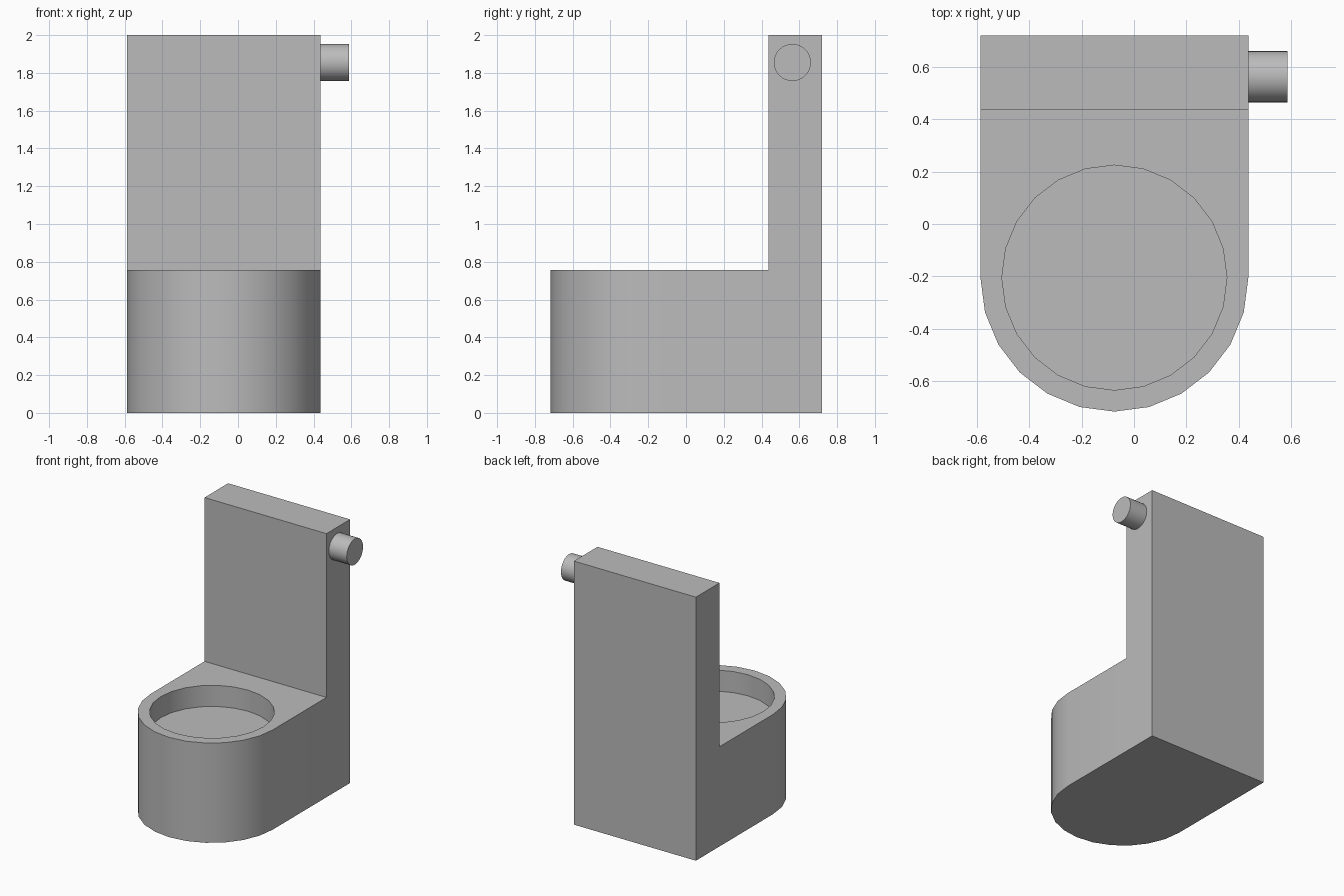
import bpy
import bmesh
import math
from mathutils import Matrix

if "Cube" in bpy.data.objects:
    bpy.data.objects.remove(bpy.data.objects["Cube"], do_unlink=True)

CX, CY, R = -0.075, -0.205, 0.512       # centre and radius of the rounded front
WALL_Y, BACK_Y = 0.437, 0.72            # front and rear of the upright tank
SEAT_Z, TOP_Z = 0.757, 2.0
BOWL_R, BOWL_DEPTH = 0.43, 0.16

grey = bpy.data.materials.new("plain grey")
grey.use_nodes = True
grey.diffuse_color = (0.5, 0.5, 0.5, 1)
grey.node_tree.nodes["Principled BSDF"].inputs["Base Color"].default_value = (0.5, 0.5, 0.5, 1)


def finish(bm, name):
    bmesh.ops.recalc_face_normals(bm, faces=bm.faces)
    mesh = bpy.data.meshes.new(name)
    bm.to_mesh(mesh)
    bm.free()
    mesh.materials.append(grey)
    obj = bpy.data.objects.new(name, mesh)
    bpy.context.collection.objects.link(obj)
    bpy.ops.object.select_all(action="DESELECT")
    obj.select_set(True)
    bpy.context.view_layer.objects.active = obj
    bpy.ops.object.shade_smooth_by_angle(angle=math.radians(30))
    return obj


def ring(bm, points, z):
    return [bm.verts.new((x, y, z)) for x, y in points]


def bridge(bm, low, high):
    for i in range(len(low)):
        j = (i + 1) % len(low)
        bm.faces.new((low[i], low[j], high[j], high[i]))


def arc(radius, start, end, steps):
    angles = [math.radians(start + (end - start) * i / steps) for i in range(steps + 1)]
    return [(CX + radius * math.cos(a), CY + radius * math.sin(a)) for a in angles]


# Body: rounded pedestal, recessed bowl and upright tank in one closed mesh
bm = bmesh.new()
outline = [(CX + R, BACK_Y), (CX - R, BACK_Y), (CX - R, WALL_Y)]
outline += arc(R, 180, 360, 12) + [(CX + R, WALL_Y)]
base = ring(bm, outline, 0)
rim = ring(bm, outline, SEAT_Z)
bm.faces.new(base)
bridge(bm, base, rim)

# Tank rises from the rear rectangle
foot = [rim[0], rim[1], rim[2], rim[-1]]
tank_top = ring(bm, [v.co.xy for v in foot], TOP_Z)
bridge(bm, foot, tank_top)
bm.faces.new(tank_top)

# Bowl recess
circle = arc(BOWL_R, 0, 360, 24)[:-1]
bowl_rim = ring(bm, circle, SEAT_Z)
bowl_floor = ring(bm, circle, SEAT_Z - BOWL_DEPTH)
bridge(bm, bowl_floor, bowl_rim)
bm.faces.new(bowl_floor)

# Flat seat surface around the bowl
edges = []
for loop in (rim[2:], bowl_rim):
    edges += [bm.edges.get((loop[i - 1], loop[i])) for i in range(len(loop))]
bmesh.ops.triangle_fill(bm, use_beauty=True, use_dissolve=False, edges=edges)
finish(bm, "pedestal_bowl_and_tank")

# Flush knob on the left side of the tank
bm = bmesh.new()
bmesh.ops.create_cone(
    bm, cap_ends=True, segments=32, radius1=0.098, radius2=0.098, depth=0.15,
    matrix=Matrix.Translation((0.512, 0.563, 1.855)) @ Matrix.Rotation(math.pi / 2, 4, "Y"))
finish(bm, "flush_knob")
